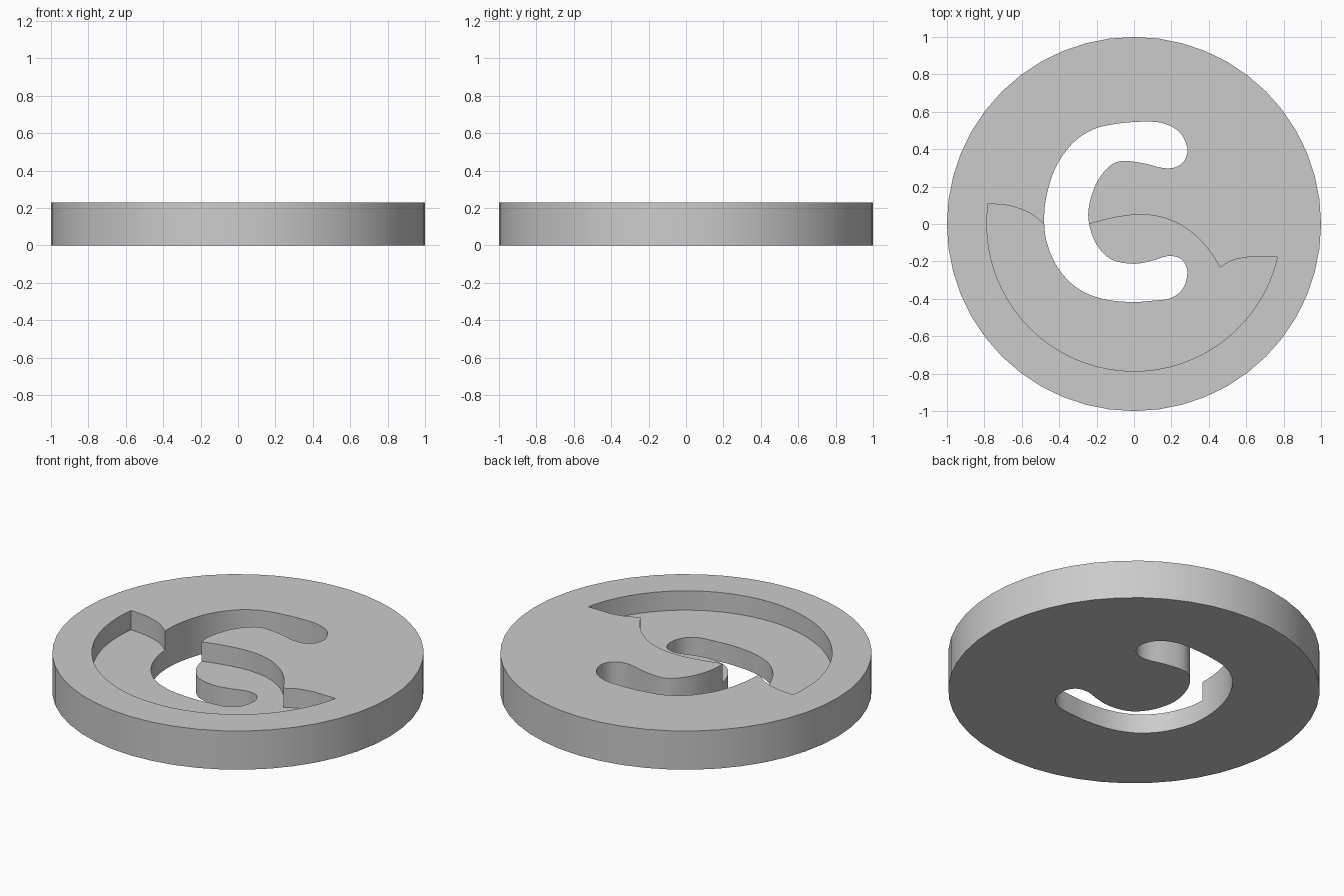
import bpy
import bmesh
from math import cos, sin, radians
from mathutils import Vector

HEIGHT = 0.23
RECESS_FLOOR = HEIGHT / 2
ABOVE = HEIGHT * 2

cube = bpy.data.objects.get("Cube")
if cube:
    bpy.data.objects.remove(cube, do_unlink=True)

grey = bpy.data.materials.new("light grey")
grey.use_nodes = True
grey.diffuse_color = (0.6, 0.6, 0.6, 1)
grey.node_tree.nodes["Principled BSDF"].inputs["Base Color"].default_value = grey.diffuse_color


def arc(radius, start, end, steps):
    """Points along a circular arc about the origin, angles in degrees."""
    angles = [radians(start + (end - start) * i / steps) for i in range(steps + 1)]
    return [Vector((radius * cos(a), radius * sin(a))) for a in angles]


def smooth_path(points, closed=False, steps=4):
    """Catmull-Rom curve passing through every given point."""
    points = [Vector(p) for p in points]
    count = len(points)

    def pick(index):
        return points[index % count] if closed else points[max(0, min(index, count - 1))]

    path = []
    for i in range(count if closed else count - 1):
        before, here, there, after = (pick(i + k) for k in (-1, 0, 1, 2))
        for step in range(steps):
            t = step / steps
            linear = (there - before) * t
            square = (2 * before - 5 * here + 4 * there - after) * t ** 2
            cubic = (3 * here - before - 3 * there + after) * t ** 3
            path.append(here + (linear + square + cubic) / 2)
    if not closed:
        path.append(points[-1])
    return path


def extrude_outline(name, outline, bottom, top):
    """Closed solid made by raising a flat outline."""
    mesh = bpy.data.meshes.new(name)
    bm = bmesh.new()
    base = bm.faces.new([bm.verts.new((p.x, p.y, bottom)) for p in outline])
    raised = bmesh.ops.extrude_face_region(bm, geom=[base], use_keep_orig=True)
    verts = [g for g in raised["geom"] if isinstance(g, bmesh.types.BMVert)]
    bmesh.ops.translate(bm, verts=verts, vec=(0, 0, top - bottom))
    bmesh.ops.recalc_face_normals(bm, faces=bm.faces)
    bm.to_mesh(mesh)
    bm.free()
    mesh.materials.append(grey)
    part = bpy.data.objects.new(name, mesh)
    bpy.context.collection.objects.link(part)
    return part


def cut(target, cutter):
    """Subtract the cutter from the target and discard the cutter."""
    cutter.hide_render = True
    modifier = target.modifiers.new(cutter.name, 'BOOLEAN')
    modifier.operation = 'DIFFERENCE'
    modifier.solver = 'EXACT'
    modifier.object = cutter
    bpy.context.view_layer.objects.active = target
    bpy.ops.object.modifier_apply(modifier=modifier.name)
    bpy.data.objects.remove(cutter, do_unlink=True)


# Round disc
disc = extrude_outline("disc", arc(1, 0, 360, 48)[:-1], 0, HEIGHT)

# Curved slot through the whole disc: outer sweep, upper end, inner sweep, lower end
slot_outline = smooth_path([
    (-.48, 0), (-.47, .14), (-.42, .3), (-.33, .43), (-.22, .505), (-.1, .535),
    (.04, .547), (.15, .54), (.24, .495), (.285, .41), (.27, .34), (.22, .303),
    (.15, .3), (.05, .325), (-.06, .337), (-.13, .31), (-.2, .22), (-.24, .1),
    (-.24, 0), (-.2, -.11), (-.12, -.19), (0, -.213), (.1, -.195), (.18, -.172),
    (.25, -.185), (.285, -.25), (.265, -.34), (.2, -.395), (.1, -.41), (-.02, -.417),
    (-.17, -.4), (-.3, -.345), (-.4, -.245), (-.46, -.12)], closed=True)
cut(disc, extrude_outline("slot_cutter", slot_outline, -ABOVE, ABOVE))

# Half-depth crescent recess: rim arc, small hook, wave, left tip
rim = arc(0.787, 172, 347, 36)
hook = smooth_path([(.62, -.175), (.53, -.193), (.46, -.232)])
wave = smooth_path([(.46, -.232), (.39, -.125), (.29, -.03), (.17, .03), (.04, .05),
                    (-.1, .035), (-.24, 0)])
tip = smooth_path([(-.48, 0), (-.56, .06), (-.66, .096), (-.73, .105)])
recess_outline = rim + hook[:-1] + wave + tip
cut(disc, extrude_outline("recess_cutter", recess_outline, RECESS_FLOOR, ABOVE))

# Smooth walls with crisp rims
bpy.ops.object.select_all(action='DESELECT')
disc.select_set(True)
bpy.context.view_layer.objects.active = disc
bpy.ops.object.shade_smooth_by_angle(angle=radians(30))
